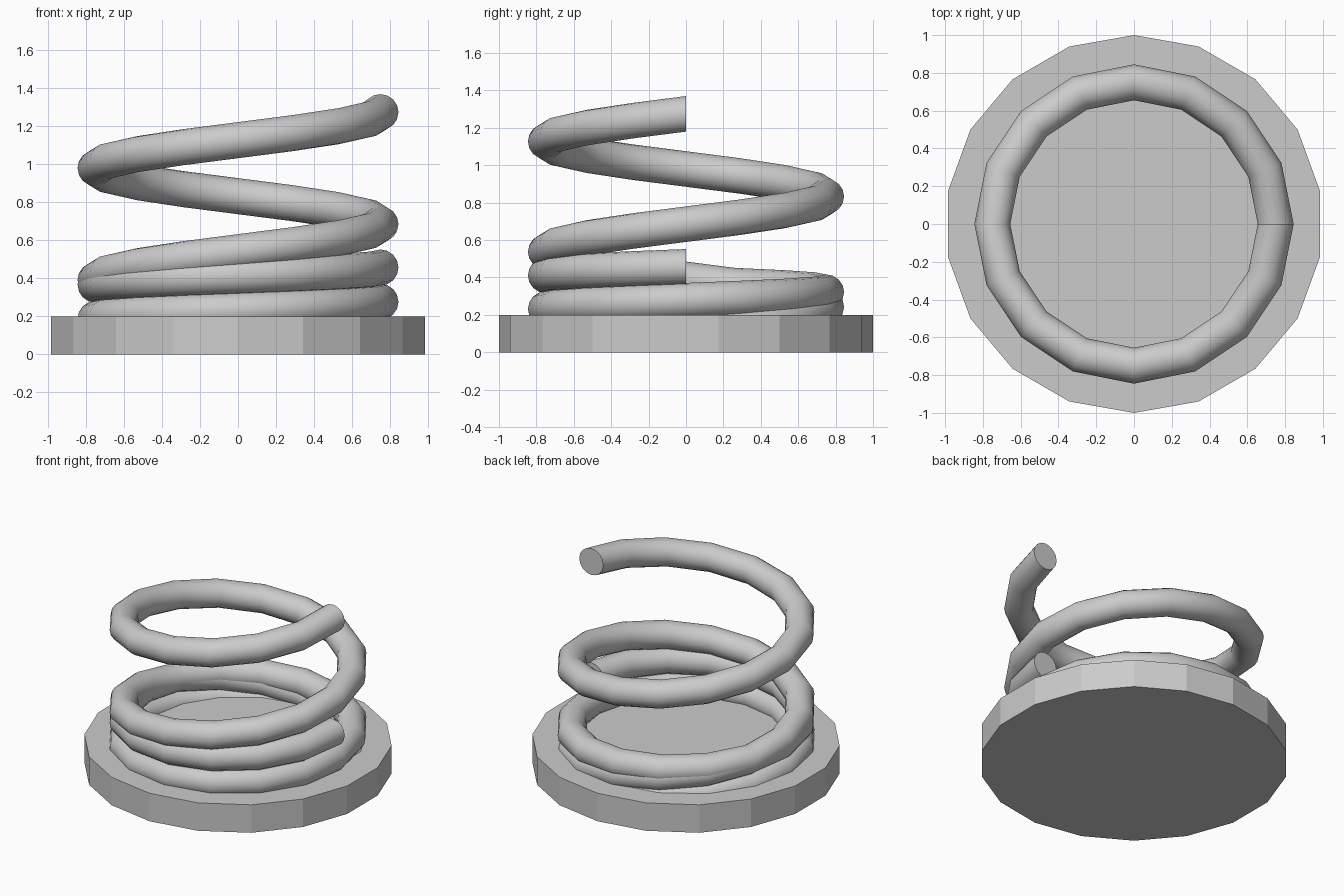
import bpy, bmesh
from math import sin, cos, pi, radians

if "Cube" in bpy.data.objects:
    bpy.data.objects.remove(bpy.data.objects["Cube"])

R, TUBE, SEGS, SIDES = 0.75, 0.095, 16, 16


def coil(name, pitch, turns=2):
    """Sweep an upright circle along a helix that starts and ends at +x."""
    bm = bmesh.new()
    rings = []
    for i in range(SEGS * turns + 1):
        a = 2 * pi * i / SEGS
        zc = TUBE + pitch * i / SEGS
        ring = []
        for j in range(SIDES):
            t = 2 * pi * j / SIDES
            r = R + TUBE * cos(t)
            ring.append(bm.verts.new((r * cos(a), r * sin(a), zc + TUBE * sin(t))))
        rings.append(ring)
    for p, q in zip(rings, rings[1:]):
        for j in range(SIDES):
            k = (j + 1) % SIDES
            bm.faces.new((p[j], q[j], q[k], p[k]))
    bm.faces.new(rings[0])
    bm.faces.new(rings[-1][::-1])
    bmesh.ops.recalc_face_normals(bm, faces=bm.faces)
    mesh = bpy.data.meshes.new(name)
    bm.to_mesh(mesh)
    bm.free()
    obj = bpy.data.objects.new(name, mesh)
    bpy.context.collection.objects.link(obj)
    bpy.ops.object.select_all(action='DESELECT')
    obj.select_set(True)
    bpy.context.view_layer.objects.active = obj
    bpy.ops.object.shade_smooth_by_angle(angle=radians(40))
    return obj


# Flat 18-sided base plate with a corner on +y
bpy.ops.mesh.primitive_cylinder_add(vertices=18, radius=1, depth=0.2, location=(0, 0, 0.1))
bpy.context.object.name = "base_plate"

# Tight lower coil and stretched upper coil, both rising from inside the base
coil("compressed_coil", 0.181)
coil("extended_coil", 0.59)
